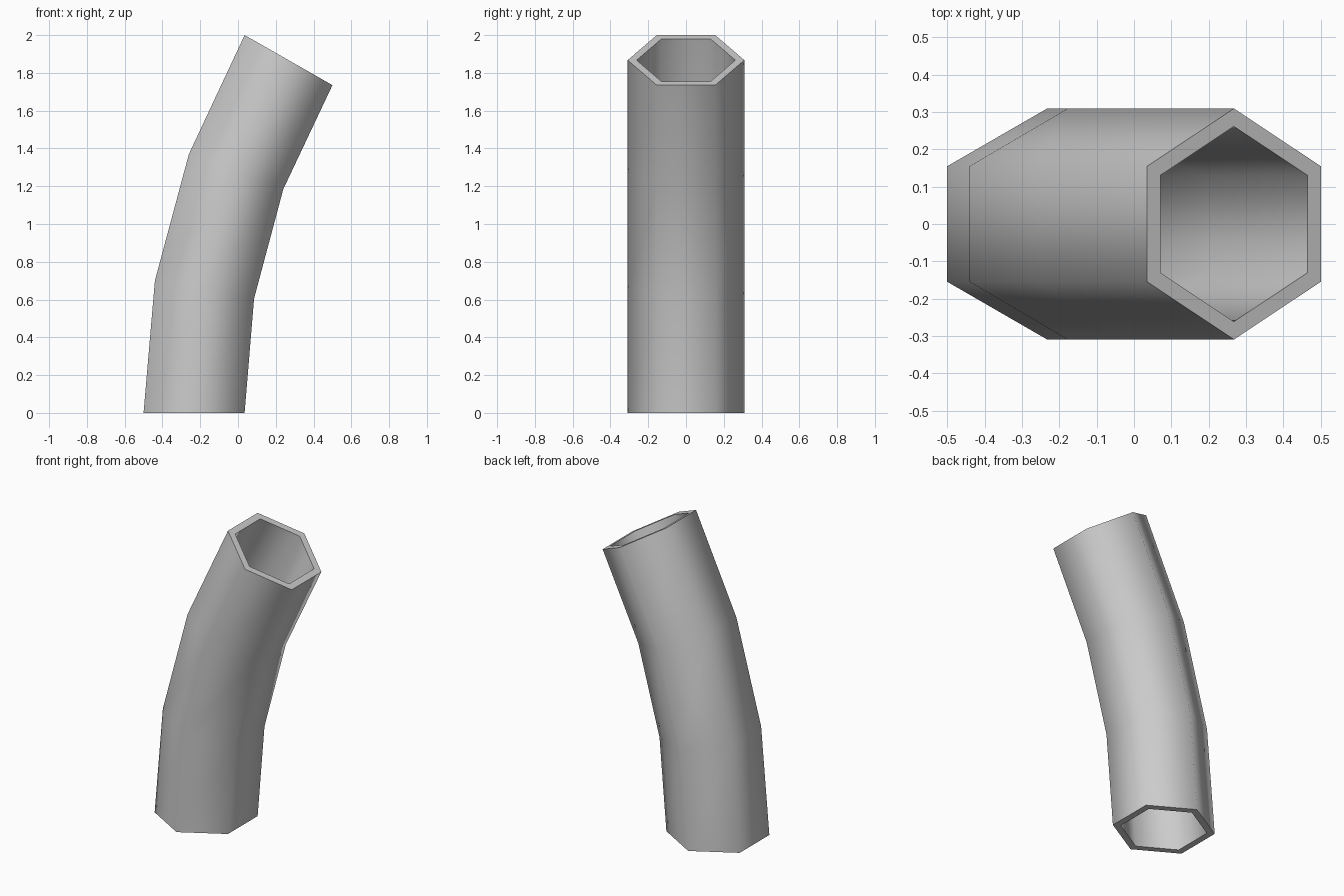
import bpy, bmesh
from math import sin, cos, tau, radians
from mathutils import Vector

if "Cube" in bpy.data.objects:
    bpy.data.objects.remove(bpy.data.objects["Cube"], do_unlink=True)

SIDES = 6
RADIUS = 0.309
WALL = 0.845  # bore radius as a share of the outer radius

grey = bpy.data.materials.new("light grey")
grey.use_nodes = True
colour = (0.6, 0.6, 0.6, 1)
grey.diffuse_color = colour
grey.node_tree.nodes["Principled BSDF"].inputs["Base Color"].default_value = colour

# Mitred joints along the bend: (left x, z) and (right x, z)
joints = [((-0.5, 0), (0.035, 0)),
          ((-0.44, 0.70), (0.085, 0.605)),
          ((-0.26, 1.37), (0.24, 1.185)),
          ((0.035, 2.0), (0.5, 1.735))]

bm = bmesh.new()


def add_ring(joint, scale):
    a, b = (Vector((x, 0, z)) for x, z in joint)
    middle, half = (a + b) / 2, (b - a) / 2 / cos(tau / 12)
    ring = []
    for i in range(SIDES):
        angle = tau * (i + 0.5) / SIDES
        offset = half * cos(angle) + Vector((0, RADIUS * sin(angle), 0))
        ring.append(bm.verts.new(middle + offset * scale))
    return ring


# Outer skin going up, bore coming back down, joined by the two rims
rings = [add_ring(j, 1) for j in joints]
rings += [add_ring(j, WALL) for j in reversed(joints)]
for k, low in enumerate(rings):
    high = rings[(k + 1) % len(rings)]
    for i in range(SIDES):
        n = (i + 1) % SIDES
        bm.faces.new((low[i], low[n], high[n], high[i]))
bmesh.ops.recalc_face_normals(bm, faces=bm.faces)

mesh = bpy.data.meshes.new("bent_pipe")
bm.to_mesh(mesh)
bm.free()
mesh.materials.append(grey)
pipe = bpy.data.objects.new("bent_pipe", mesh)
bpy.context.collection.objects.link(pipe)

# Smooth walls with crisp rims
bpy.ops.object.select_all(action="DESELECT")
pipe.select_set(True)
bpy.context.view_layer.objects.active = pipe
bpy.ops.object.shade_smooth_by_angle(angle=radians(70))
